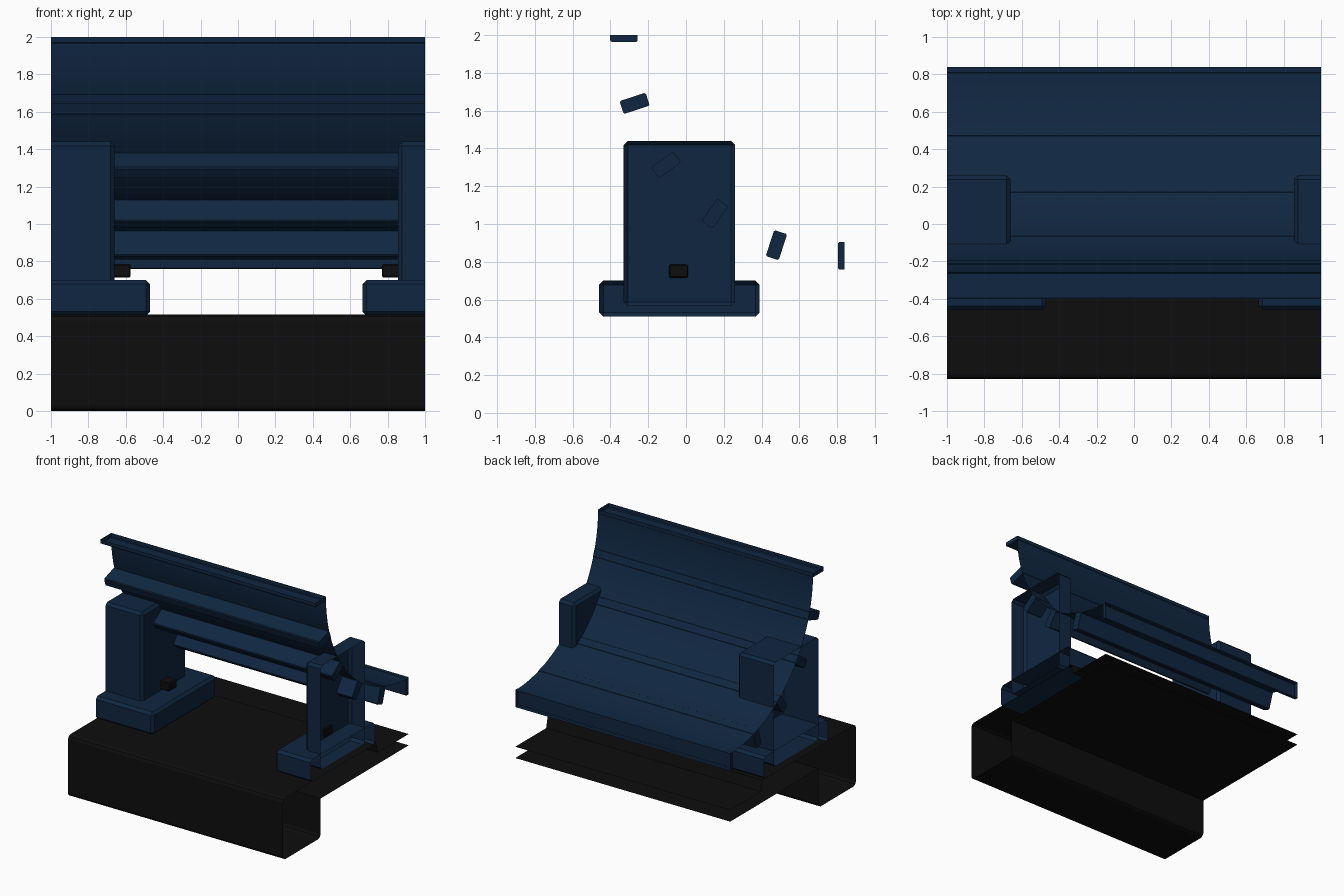
import bpy, bmesh, math
from mathutils import Matrix, Vector

if "Cube" in bpy.data.objects:
    bpy.data.objects.remove(bpy.data.objects["Cube"])


def material(name, rgb):
    m = bpy.data.materials.new(name)
    m.diffuse_color = (*rgb, 1)
    m.use_nodes = True
    m.node_tree.nodes["Principled BSDF"].inputs["Base Color"].default_value = m.diffuse_color
    return m


BLUE = material("navy_blue", (0.005, 0.0195, 0.052))
BLACK = material("matte_black", (0.0043, 0.0043, 0.0043))


def finish(bm, name, mat):
    me = bpy.data.meshes.new(name)
    bm.to_mesh(me)
    bm.free()
    me.materials.append(mat)
    ob = bpy.data.objects.new(name, me)
    bpy.context.collection.objects.link(ob)
    return ob


def sheet(name, pts, mat, smooth=False):
    """Thin open strip: a (y, z) profile pulled along x."""
    bm = bmesh.new()
    rows = [[bm.verts.new((x, y, z)) for y, z in pts] for x in (-1, 1)]
    for i in range(len(pts) - 1):
        f = bm.faces.new((rows[0][i], rows[1][i], rows[1][i + 1], rows[0][i + 1]))
        f.smooth = smooth
    return finish(bm, name, mat)


def box(name, lo, hi, mat, bevel=0.0, open_x=0):
    """Chamfered box; open_x = -1 or 1 leaves the end at that x open."""
    lo, hi = Vector(lo), Vector(hi)
    bm = bmesh.new()
    bmesh.ops.create_cube(bm, size=1, matrix=Matrix.Translation((lo + hi) / 2)
                          @ Matrix.Diagonal((*(hi - lo), 1)))
    edges = [e for e in bm.edges
             if not (open_x and all(abs(v.co.x - open_x) < 1e-4 for v in e.verts))]
    if bevel:
        bmesh.ops.bevel(bm, geom=edges, offset=bevel, segments=1, affect='EDGES')
    if open_x:
        ends = [f for f in bm.faces if all(abs(v.co.x - open_x) < 1e-4 for v in f.verts)]
        bmesh.ops.delete(bm, geom=ends, context='FACES')
    return finish(bm, name, mat)


# Quarter-round curved panel
CY, CZ, R = 0.84, 2.0, 1.1
arc = [math.radians(90 * i / 40) for i in range(41)]
sheet("curved_panel", [(CY - R * math.cos(a), CZ - R * math.sin(a)) for a in arc], BLUE, True)

# Six ribs on the outer side of the panel, every 18 degrees; end ribs are cut in half
for i in range(6):
    a = math.radians(18 * i)
    bm = bmesh.new()
    bmesh.ops.create_cube(bm, size=1, matrix=Matrix.Diagonal((2, 0.145, 0.072, 1)))
    long_edges = [e for e in bm.edges if abs(e.verts[0].co.x - e.verts[1].co.x) > 1]
    bmesh.ops.bevel(bm, geom=long_edges, offset=0.007, segments=1, affect='EDGES')
    mid = R + 0.069
    bm.transform(Matrix.Translation((0, CY - mid * math.cos(a), CZ - mid * math.sin(a)))
                 @ Matrix.Rotation(a, 4, 'X'))
    for co, no in (((0, 0, CZ), (0, 0, 1)), ((0, CY, 0), (0, 1, 0))):
        geom = bm.verts[:] + bm.edges[:] + bm.faces[:]
        bmesh.ops.bisect_plane(bm, geom=geom, plane_co=co, plane_no=no, clear_outer=True)
    finish(bm, f"panel_rib_{i + 1}", BLUE)

# Upright supports with feet and a stub pin, left and right
for side, arm_x, foot_x, pin in ((-1, -0.66, -0.47, (-0.68, -0.575)),
                                 (1, 0.855, 0.665, (0.77, 0.875))):
    n = "left" if side < 0 else "right"
    ax, fx = sorted((side, arm_x)), sorted((side, foot_x))
    box(n + "_upright", (ax[0], -0.33, 0.565), (ax[1], 0.26, 1.44), BLUE, 0.022, side)
    box(n + "_foot", (fx[0], -0.46, 0.51), (fx[1], 0.39, 0.70), BLUE, 0.022, side)
    box(n + "_pin", (pin[0], -0.09, 0.715), (pin[1], 0.01, 0.785), BLACK, 0.006)

# Base: open-ended beam at the front running into a thinner shelf at the back
sheet("base_shell", [
    (0.84, 0.425), (0.43, 0.425), (0.41, 0.515), (-0.80, 0.515), (-0.82, 0.505), (-0.83, 0.485),
    (-0.83, 0.03), (-0.82, 0.01), (-0.80, 0.0), (-0.36, 0.0), (-0.34, 0.01),
    (-0.33, 0.03), (-0.33, 0.33), (0.84, 0.33)], BLACK)
